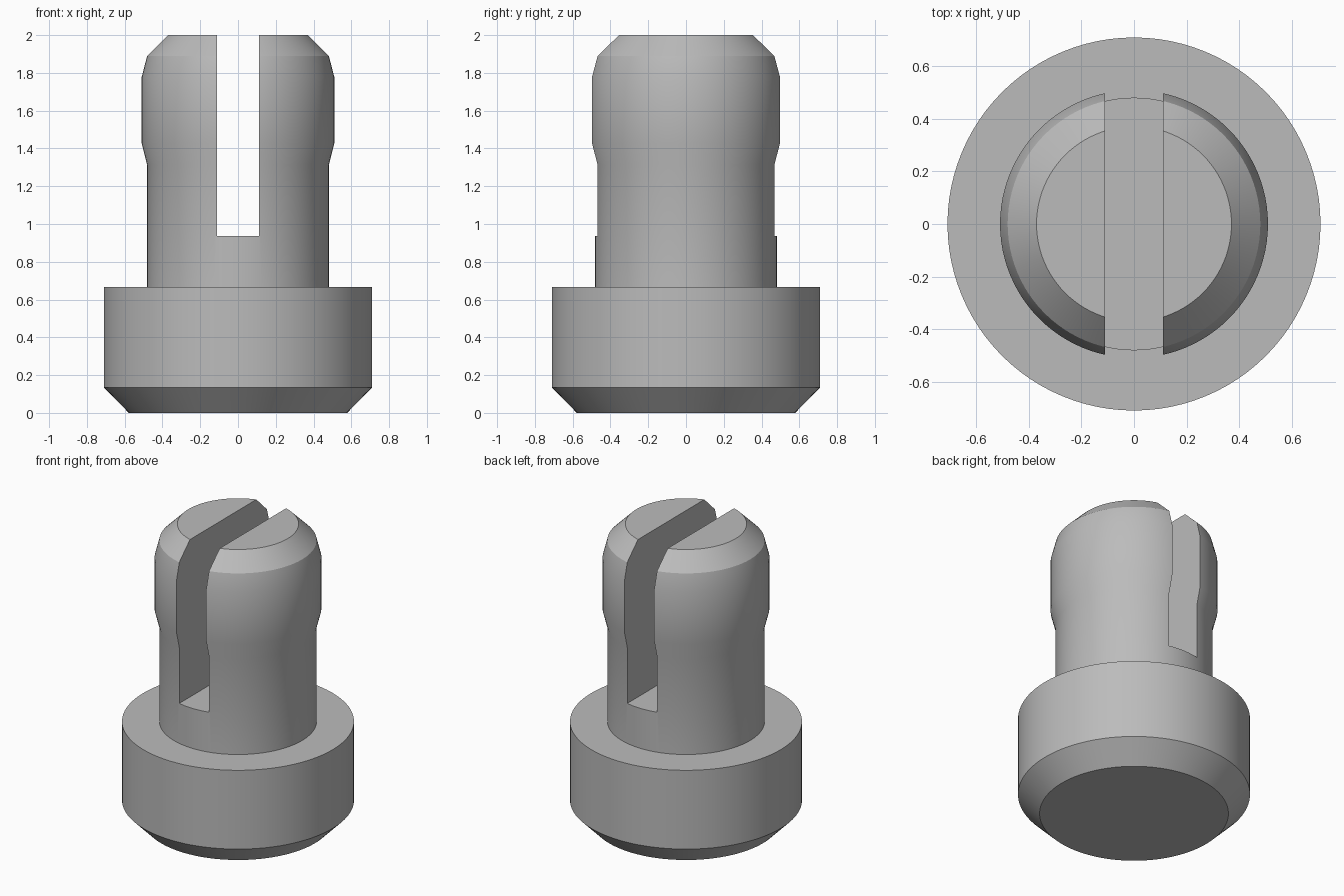
import bpy
import bmesh
import math

cube = bpy.data.objects.get("Cube")
if cube:
    bpy.data.objects.remove(cube, do_unlink=True)

GREY = (0.5, 0.5, 0.5, 1.0)
SEGMENTS = 96

grey = bpy.data.materials.new("plain grey")
grey.use_nodes = True
grey.diffuse_color = GREY
grey.node_tree.nodes["Principled BSDF"].inputs["Base Color"].default_value = GREY


def add_object(name, bm):
    bmesh.ops.recalc_face_normals(bm, faces=bm.faces)
    mesh = bpy.data.meshes.new(name)
    bm.to_mesh(mesh)
    bm.free()
    mesh.materials.append(grey)
    obj = bpy.data.objects.new(name, mesh)
    bpy.context.collection.objects.link(obj)
    return obj


def lathe(name, profile):
    """Turn (radius, height) points around z and cap both ends."""
    bm = bmesh.new()
    rings = []
    for r, z in profile:
        rings.append([bm.verts.new((r * math.cos(a), r * math.sin(a), z))
                      for a in (math.tau * i / SEGMENTS for i in range(SEGMENTS))])
    for low, high in zip(rings, rings[1:]):
        for i in range(SEGMENTS):
            j = (i + 1) % SEGMENTS
            bm.faces.new((low[i], low[j], high[j], high[i]))
    bm.faces.new(rings[0])
    bm.faces.new(rings[-1])
    return add_object(name, bm)


# Turned body: chamfered collar, shaft, bulged and chamfered head
plug = lathe("slotted_plug", [
    (0.578, 0), (0.71, 0.135), (0.71, 0.667),
    (0.481, 0.667), (0.481, 1.313), (0.51, 1.427),
    (0.51, 1.778), (0.481, 1.89), (0.371, 2.0),
])

# Slot cutter running front to back through the head and shaft
half_width, floor, top = 0.111, 0.937, 2.2
bm = bmesh.new()
bmesh.ops.create_cube(bm, size=1)
for v in bm.verts:
    v.co.x *= 2 * half_width
    v.co.y *= 2
    v.co.z = top if v.co.z > 0 else floor
cutter = add_object("slot_cutter", bm)

slot = plug.modifiers.new("slot", "BOOLEAN")
slot.operation = "DIFFERENCE"
slot.solver = "EXACT"
slot.object = cutter

bpy.ops.object.select_all(action="DESELECT")
plug.select_set(True)
bpy.context.view_layer.objects.active = plug
bpy.ops.object.modifier_apply(modifier=slot.name)
bpy.data.objects.remove(cutter, do_unlink=True)

# Smooth round walls, crisp chamfers and slot edges
bpy.ops.object.shade_smooth_by_angle(angle=math.radians(25))
